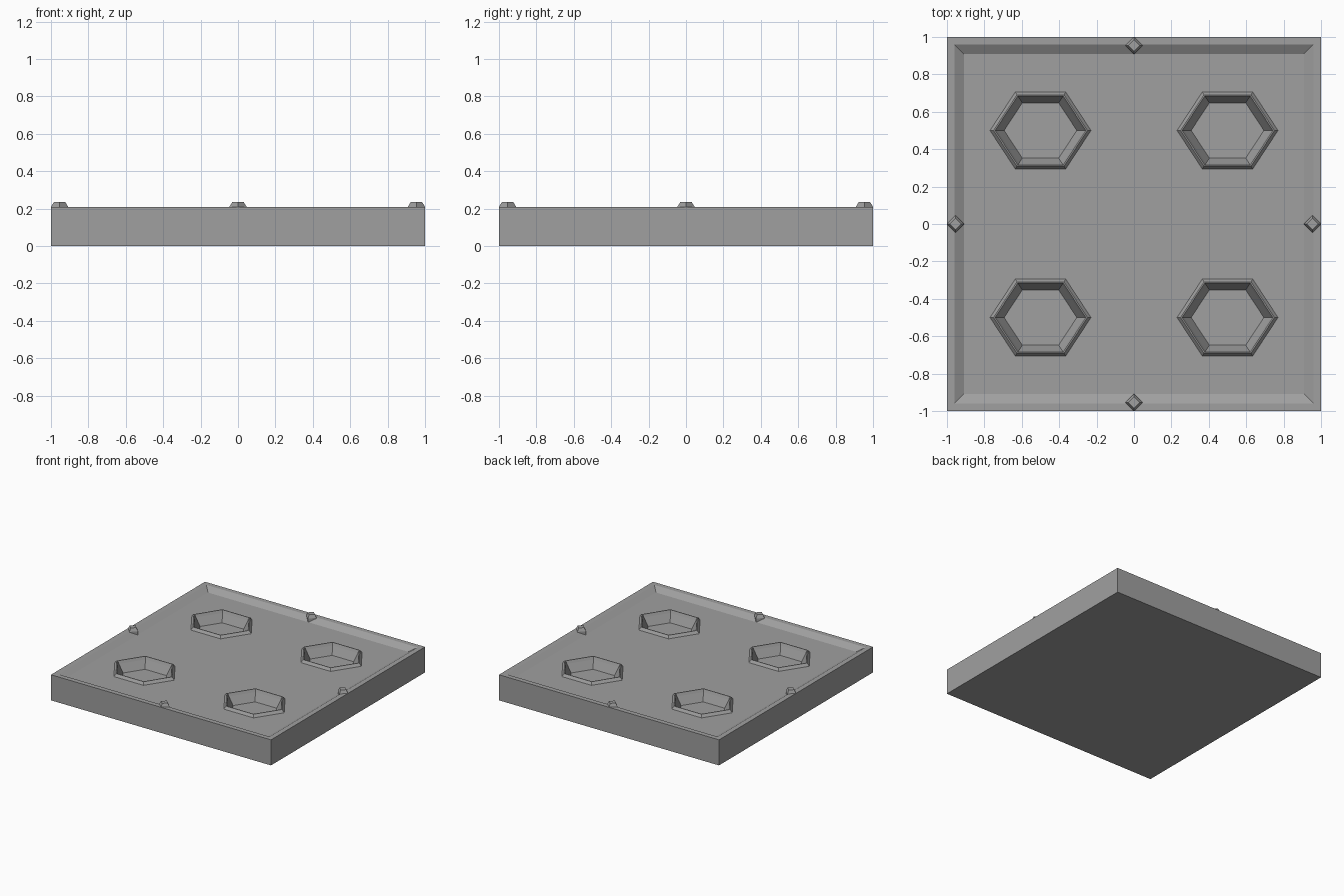
import bpy, bmesh, math
from mathutils import Vector

cube = bpy.data.objects.get("Cube")
if cube:
    bpy.data.objects.remove(cube)

TOP, FLOOR, WELL = 0.21, 0.18, 0.115

grey = bpy.data.materials.new("stone grey")
grey.use_nodes = True
colour = (0.35, 0.35, 0.35, 1)
grey.diffuse_color = colour
grey.node_tree.nodes["Principled BSDF"].inputs["Base Color"].default_value = colour


def loft(name, outline, profile, centre=(0, 0), ring=False):
    """Stack scaled copies of an outline; cap the ends or close into a ring."""
    bm = bmesh.new()
    loops = [[bm.verts.new((centre[0] + x * s, centre[1] + y * s, z)) for x, y in outline]
             for s, z in profile]
    n = len(outline)
    pairs = list(zip(loops, loops[1:]))
    if ring:
        pairs.append((loops[-1], loops[0]))
    else:
        bm.faces.new(loops[0])
        bm.faces.new(loops[-1])
    for a, b in pairs:
        for i in range(n):
            j = (i + 1) % n
            bm.faces.new((a[i], a[j], b[j], b[i]))
    bmesh.ops.recalc_face_normals(bm, faces=bm.faces)
    mesh = bpy.data.meshes.new(name)
    bm.to_mesh(mesh)
    bm.free()
    mesh.materials.append(grey)
    obj = bpy.data.objects.new(name, mesh)
    bpy.context.collection.objects.link(obj)
    return obj


square = [(-1, -1), (1, -1), (1, 1), (-1, 1)]
diamond = [(1, 0), (0, 1), (-1, 0), (0, -1)]
hexagon = [(0.27 * math.cos(math.radians(60 * k)), 0.237 * math.sin(math.radians(60 * k)))
           for k in range(6)]

# Slab with a narrow flat lip and a sloped edge down to a sunken floor
slab = loft("base_slab", square, [(1, 0), (1, TOP), (0.96, TOP), (0.91, FLOOR)])

# Four tapered hexagonal wells, each with a raised curb
for sx in (-1, 1):
    for sy in (-1, 1):
        centre = (0.5 * sx, 0.5 * sy)
        cutter = loft("well_cutter", hexagon,
                      [(0.72, WELL), (0.86, FLOOR), (0.86, 0.3)], centre)
        cutter.hide_render = True
        cut = slab.modifiers.new("well", "BOOLEAN")
        cut.operation = "DIFFERENCE"
        cut.solver = "EXACT"
        cut.object = cutter
        bpy.context.view_layer.objects.active = slab
        bpy.ops.object.modifier_apply(modifier=cut.name)
        bpy.data.objects.remove(cutter)
        side = ("front" if sy < 0 else "back") + ("_right" if sx < 0 else "_left")
        loft("well_curb_" + side, hexagon,
             [(1, FLOOR), (0.93, FLOOR + 0.022), (0.9, FLOOR + 0.022), (0.86, FLOOR)],
             centre, ring=True)

# Small diamond studs halfway along each edge
for name, (dx, dy) in zip(("left", "back", "right", "front"), diamond):
    loft("edge_stud_" + name, diamond,
         [(0.046, FLOOR - 0.01), (0.046, TOP), (0.03, 0.236)],
         (0.954 * dx, 0.954 * dy))
